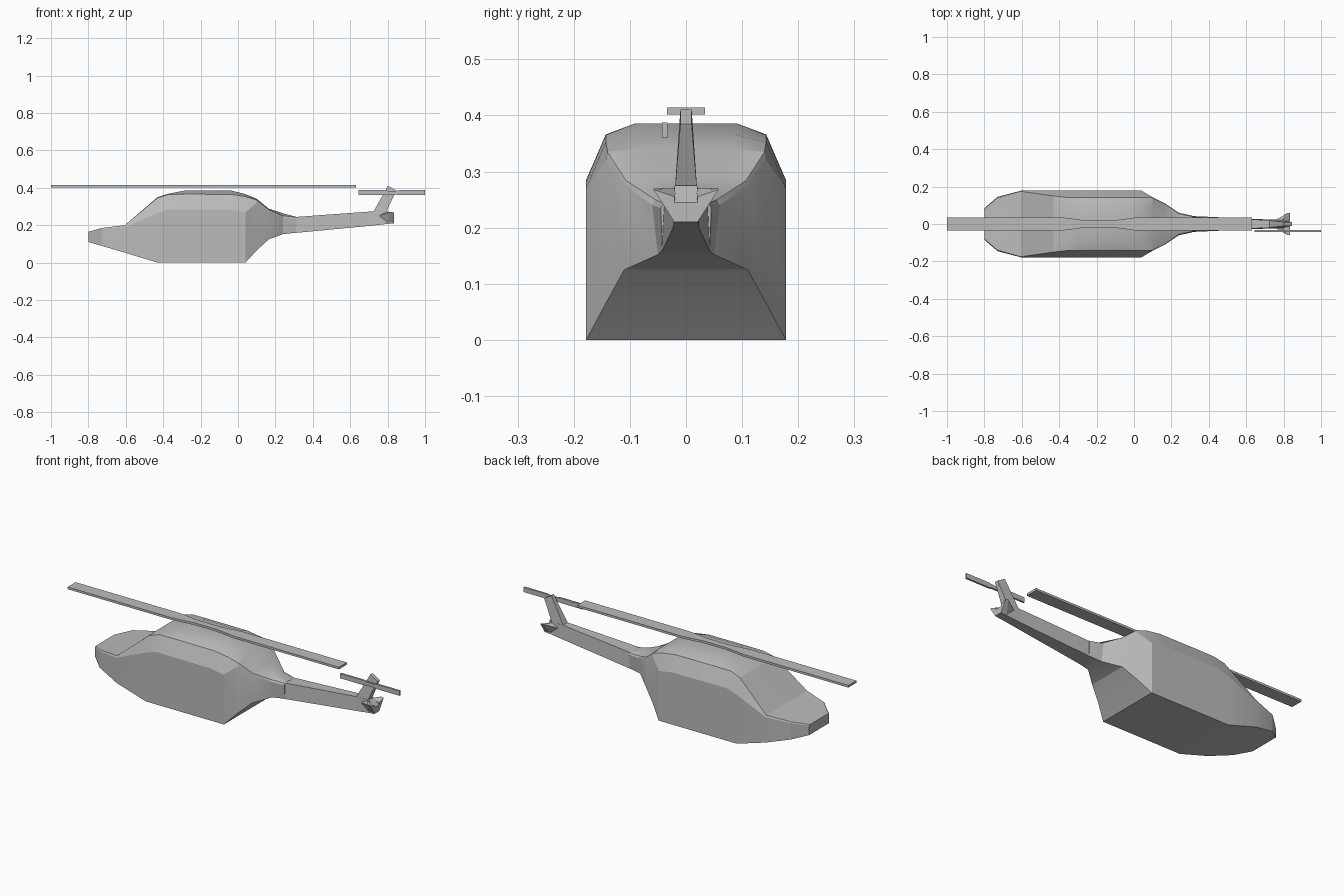
import bpy
import bmesh
from math import radians

default = bpy.data.objects.get("Cube")
if default:
    bpy.data.objects.remove(default, do_unlink=True)

grey = bpy.data.materials.new("plain grey")
grey.use_nodes = True
colour = (0.5, 0.5, 0.5, 1)
grey.diffuse_color = colour
grey.node_tree.nodes["Principled BSDF"].inputs["Base Color"].default_value = colour


def finish(bm, name, smooth=None):
    """Turn a bmesh into a named grey object."""
    bmesh.ops.recalc_face_normals(bm, faces=bm.faces)
    mesh = bpy.data.meshes.new(name)
    bm.to_mesh(mesh)
    bm.free()
    mesh.materials.append(grey)
    obj = bpy.data.objects.new(name, mesh)
    bpy.context.collection.objects.link(obj)
    if smooth:
        bpy.ops.object.select_all(action="DESELECT")
        obj.select_set(True)
        bpy.context.view_layer.objects.active = obj
        bpy.ops.object.shade_smooth_by_angle(angle=radians(smooth))
    return obj


def loft(name, rings, smooth=None):
    """Skin a list of closed rings and cap both ends."""
    bm = bmesh.new()
    loops = [[bm.verts.new(p) for p in ring] for ring in rings]
    for a, b in zip(loops, loops[1:]):
        n = len(a)
        for i in range(n):
            j = (i + 1) % n
            bm.faces.new((a[i], a[j], b[j], b[i]))
    bm.faces.new(loops[0])
    bm.faces.new(loops[-1])
    return finish(bm, name, smooth)


def section(x, *half):
    """Mirror half an outline, given bottom to top, at station x."""
    left = [(x, y, z) for y, z in half]
    right = [(x, -y, z) for y, z in reversed(half)]
    return left + right


def hull(name, points):
    bm = bmesh.new()
    for p in points:
        bm.verts.new(p)
    bmesh.ops.convex_hull(bm, input=bm.verts)
    return finish(bm, name)


# Fuselage: sill, side top, shoulder and roof edge at each station
loft("fuselage", [
    section(-.80, (.085, .11), (.085, .16), (.08, .165), (.04, .165)),
    section(-.73, (.145, .09), (.145, .18), (.14, .185), (.06, .185)),
    section(-.605, (.178, .053), (.178, .19), (.175, .2), (.09, .2)),
    section(-.43, (.178, 0), (.178, .265), (.15, .347), (.09, .35)),
    section(-.37, (.178, 0), (.178, .285), (.143, .365), (.105, .369)),
    section(-.28, (.178, 0), (.178, .285), (.143, .366), (.09, .386)),
    section(-.04, (.178, 0), (.178, .283), (.143, .365), (.09, .386)),
    section(.04, (.178, 0), (.178, .27), (.143, .353), (.085, .366)),
    section(.1, (.143, .065), (.143, .32), (.14, .335), (.08, .341)),
    section(.165, (.11, .125), (.11, .275), (.107, .284), (.05, .288)),
    section(.24, (.05, .152), (.06, .24), (.055, .25), (.03, .264)),
    section(.31, (.042, .16), (.045, .235), (.04, .243), (.025, .245)),
], smooth=20)

# Tail boom with its blunt end
loft("tail_boom", [
    section(.22, (.047, .152), (.045, .235)),
    section(.32, (.042, .16), (.038, .245)),
    section(.72, (.024, .198), (.02, .274)),
    section(.80, (.022, .207), (.02, .275)),
    section(.835, (.022, .21), (.022, .245)),
])

# Swept tail fin
loft("tail_fin", [
    [(x, y, z) for x, y, z in ((a, -w, za), (b, -w, zb), (b, w, zb), (a, w, za))]
    for a, b, za, zb, w in ((.72, .79, .265, .265, .02), (.802, .846, .411, .385, .01))
])

# Small stabilisers flaring from the boom end
for side, label in ((1, "left"), (-1, "right")):
    hull(label + "_stabiliser", [
        (.75, .018 * side, .25), (.79, .018 * side, .27),
        (.835, .058 * side, .268), (.82, .058 * side, .27),
        (.835, .022 * side, .212), (.80, .022 * side, .215),
        (.835, .02 * side, .255),
    ])


def rotor(name, centre, reach, width, waist, thick, upright=False):
    """Two-bladed rotor, narrowed toward its middle."""
    cx, cy, cz = centre
    rings = []
    for t, w in ((-1, width), (-.23, width), (-.08, waist),
                 (.08, waist), (.23, width), (1, width)):
        corners = ((-w, -thick), (w, -thick), (w, thick), (-w, thick))
        if upright:
            corners = [(b, a) for a, b in corners]
        rings.append([(cx + t * reach, cy + a, cz + b) for a, b in corners])
    return loft(name, rings)


rotor("main_rotor", (-.185, 0, .408), .815, .034, .018, .006)
rotor("tail_rotor", (.822, -.038, .374), .178, .013, .009, .005, upright=True)
